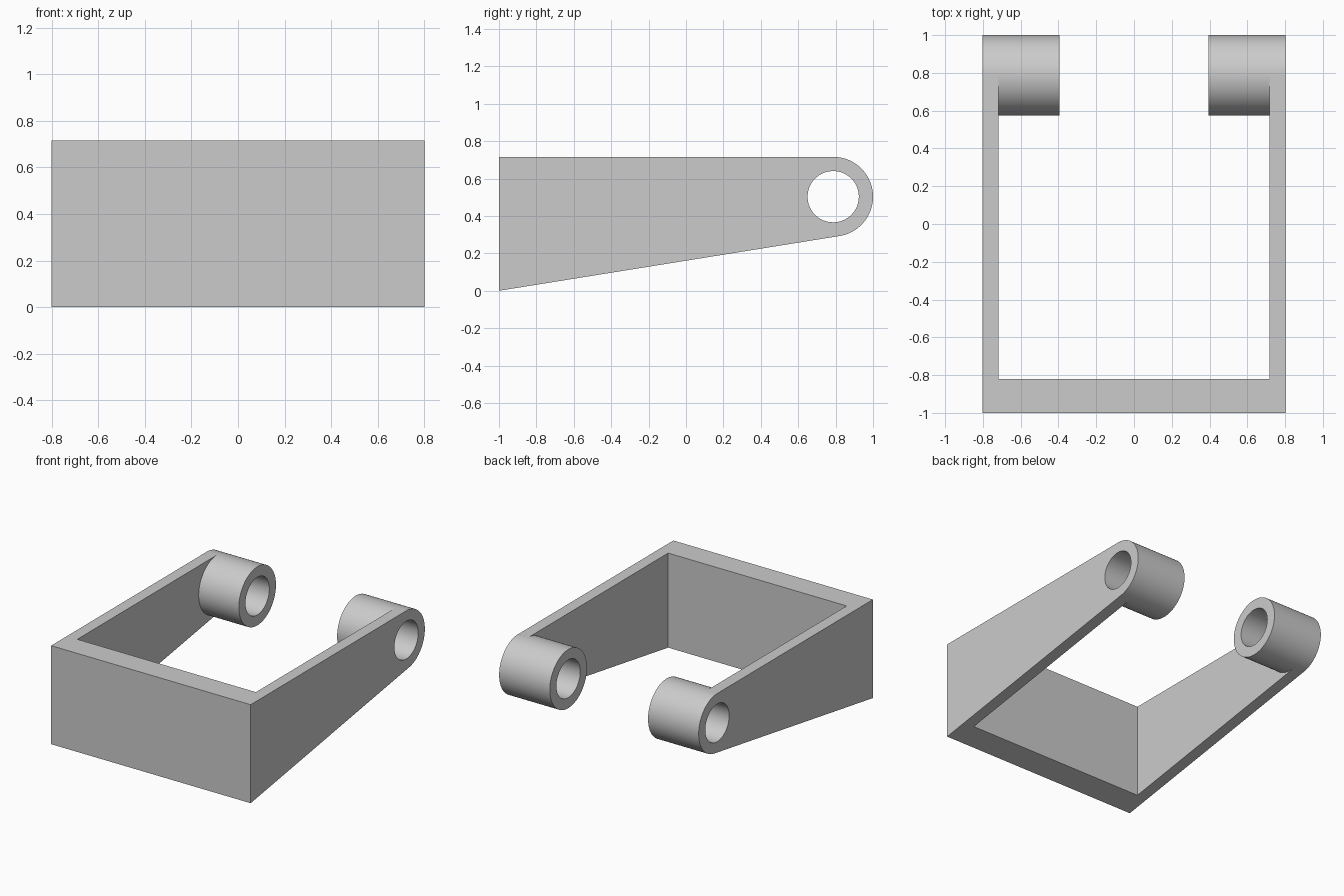
import bpy
import bmesh
from math import sin, cos, pi, asin, atan2, hypot, radians

cube = bpy.data.objects.get("Cube")
if cube:
    bpy.data.objects.remove(cube, do_unlink=True)

# Main dimensions
HALF_W, INNER_W, BOSS_IN = 0.802, 0.718, 0.395
TOP, FRONT, WALL = 0.716, -1.0, -0.82
R, BORE = 0.213, 0.137
CY, CZ = 1 - R, TOP - R

# Direction where the sloping underside touches the boss circle
dy, dz = CY - FRONT, CZ
slope = atan2(dz, dy) - asin(R / hypot(dy, dz))
low = slope - pi / 2


def arc(radius, start, end, steps):
    return [(CY + radius * cos(start + (end - start) * i / steps),
             CZ + radius * sin(start + (end - start) * i / steps))
            for i in range(steps + 1)]


def prism(name, profile, x0, x1):
    """Extrude a (y, z) profile along x."""
    bm = bmesh.new()
    face = bm.faces.new([bm.verts.new((x0, y, z)) for y, z in profile])
    ext = bmesh.ops.extrude_face_region(bm, geom=[face])["geom"]
    moved = [v for v in ext if isinstance(v, bmesh.types.BMVert)]
    bmesh.ops.translate(bm, verts=moved, vec=(x1 - x0, 0, 0))
    bmesh.ops.recalc_face_normals(bm, faces=bm.faces)
    mesh = bpy.data.meshes.new(name)
    bm.to_mesh(mesh)
    bm.free()
    obj = bpy.data.objects.new(name, mesh)
    bpy.context.collection.objects.link(obj)
    return obj


def cut(target, cutter):
    cutter.hide_render = True
    mod = target.modifiers.new("cut", "BOOLEAN")
    mod.operation, mod.solver, mod.object = "DIFFERENCE", "EXACT", cutter
    bpy.ops.object.modifier_apply(modifier=mod.name)
    bpy.data.objects.remove(cutter, do_unlink=True)


# Solid wedge with a rounded back end
bracket = prism("hinge_bracket",
                [(FRONT, TOP), (FRONT, 0)] + arc(R, low, pi / 2, 48),
                -HALF_W, HALF_W)
bpy.ops.object.select_all(action="DESELECT")
bpy.context.view_layer.objects.active = bracket
bracket.select_set(True)

# Pocket between the arms, hugging the front of the bosses
below = (CY + 2 * cos(low), CZ + 2 * sin(low))
pocket = [(WALL, 2), *arc(R, pi / 2, low + 2 * pi, 48), below, (WALL, below[1])]
pocket.insert(1, (CY, 2))
cut(bracket, prism("pocket_cutter", pocket, -INNER_W, INNER_W))

# Gap between the two bosses
cut(bracket, prism("gap_cutter", [(0, -1), (2, -1), (2, 2), (0, 2)],
                   -BOSS_IN, BOSS_IN))

# Pin bore through both bosses
cut(bracket, prism("bore_cutter", arc(BORE, 0, 2 * pi, 64)[:-1], -1, 1))

# Single grey finish
grey = bpy.data.materials.new("plain_grey")
grey.use_nodes = True
colour = (0.6, 0.6, 0.6, 1)
grey.diffuse_color = colour
grey.node_tree.nodes["Principled BSDF"].inputs["Base Color"].default_value = colour
bracket.data.materials.clear()
bracket.data.materials.append(grey)

# Smooth round surfaces, crisp edges and flat faces
bpy.ops.object.shade_smooth_by_angle(angle=radians(30))
weighted = bracket.modifiers.new("flat_face_normals", "WEIGHTED_NORMAL")
weighted.keep_sharp = True
